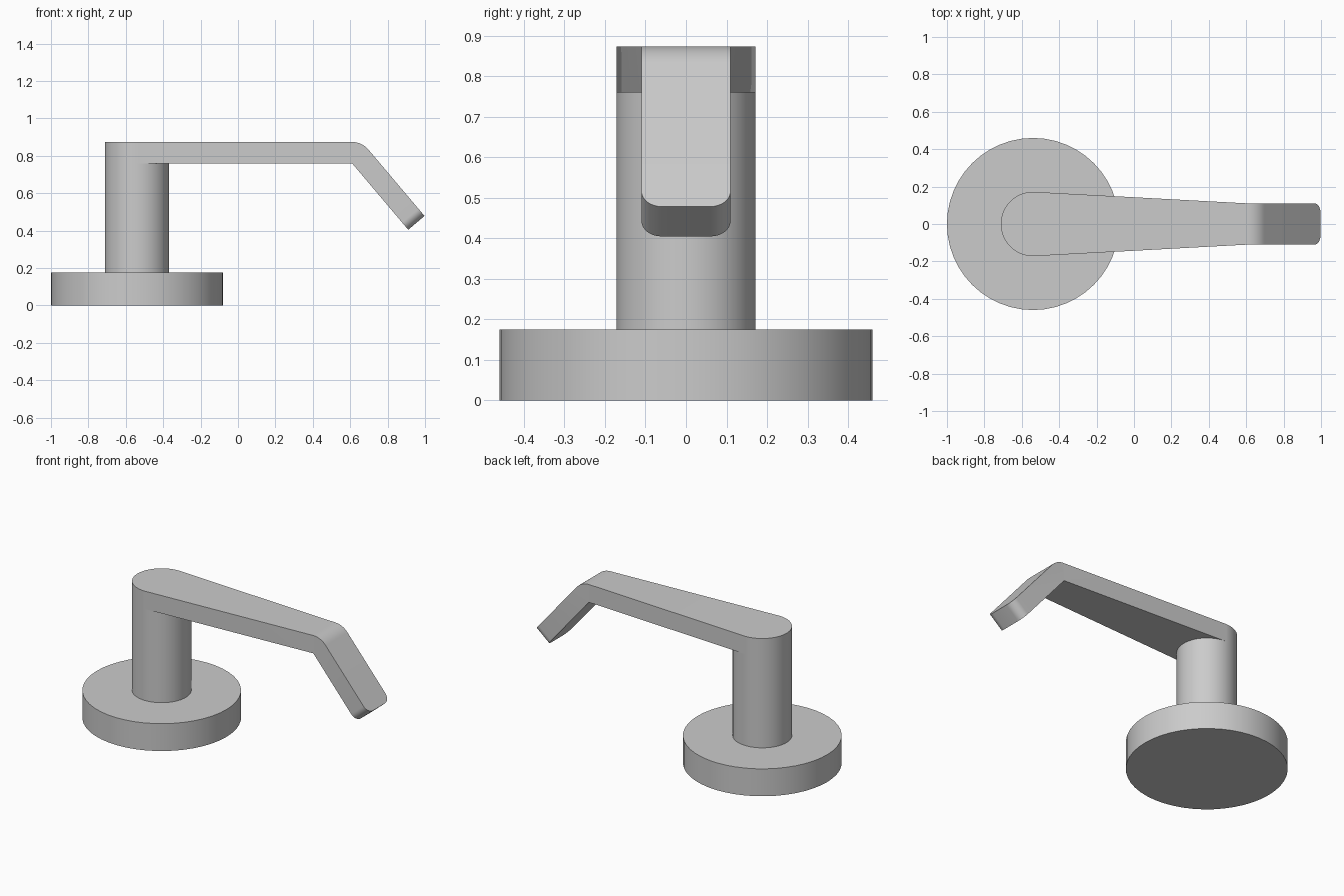
import bpy, bmesh
from math import sin, cos, pi, atan2

if "Cube" in bpy.data.objects:
    bpy.data.objects.remove(bpy.data.objects["Cube"])

CX, POST_R = -0.54, 0.172
LOW, THICK = 0.76, 0.114
SEGS = 48


def finish(bm, name):
    bmesh.ops.remove_doubles(bm, verts=bm.verts, dist=1e-5)
    bmesh.ops.recalc_face_normals(bm, faces=bm.faces)
    mesh = bpy.data.meshes.new(name)
    bm.to_mesh(mesh)
    bm.free()
    obj = bpy.data.objects.new(name, mesh)
    bpy.context.collection.objects.link(obj)
    bpy.ops.object.select_all(action='DESELECT')
    obj.select_set(True)
    bpy.context.view_layer.objects.active = obj
    bpy.ops.object.shade_smooth_by_angle(angle=pi / 6)
    return obj


def disc(name, radius, z0, z1):
    bm = bmesh.new()
    bmesh.ops.create_cone(bm, cap_ends=True, segments=SEGS, radius1=radius,
                          radius2=radius, depth=z1 - z0)
    bmesh.ops.translate(bm, verts=bm.verts, vec=(CX, 0, (z0 + z1) / 2))
    return finish(bm, name)


# Round wall plate and post
disc("base_plate", 0.46, 0, 0.175)
disc("post", POST_R, 0.175, LOW)

# Lever cross-sections: underside x, underside z, tilt from vertical, half width
BEND_X, HALF, LENGTH, CORNER = 0.61, 0.11, 0.465, 0.05
TILT = atan2(0.355, 0.30)
sections = []
# round root over the post
for i in range(13):
    a = pi / 2 * i / 12
    sections.append((CX - POST_R * cos(a), LOW, 0, POST_R * sin(a)))
# bend, curved on top and sharp underneath
for i in range(9):
    sections.append((BEND_X, LOW, TILT * i / 8, HALF))
# drooping tip with rounded corners
for i in range(9):
    a = pi / 2 * i / 8
    d = LENGTH - CORNER + CORNER * sin(a)
    sections.append((BEND_X + d * cos(TILT), LOW - d * sin(TILT), TILT,
                     HALF - CORNER * (1 - cos(a))))

# Skin the lever
bm = bmesh.new()
rings = []
for x, z, t, w in sections:
    tx, tz = x + THICK * sin(t), z + THICK * cos(t)
    rings.append([bm.verts.new(p) for p in
                  ((x, -w, z), (x, w, z), (tx, w, tz), (tx, -w, tz))])
for a, b in zip(rings, rings[1:]):
    for k in range(4):
        n = (k + 1) % 4
        bm.faces.new((a[k], a[n], b[n], b[k]))
bm.faces.new(rings[-1])
finish(bm, "lever_handle")
